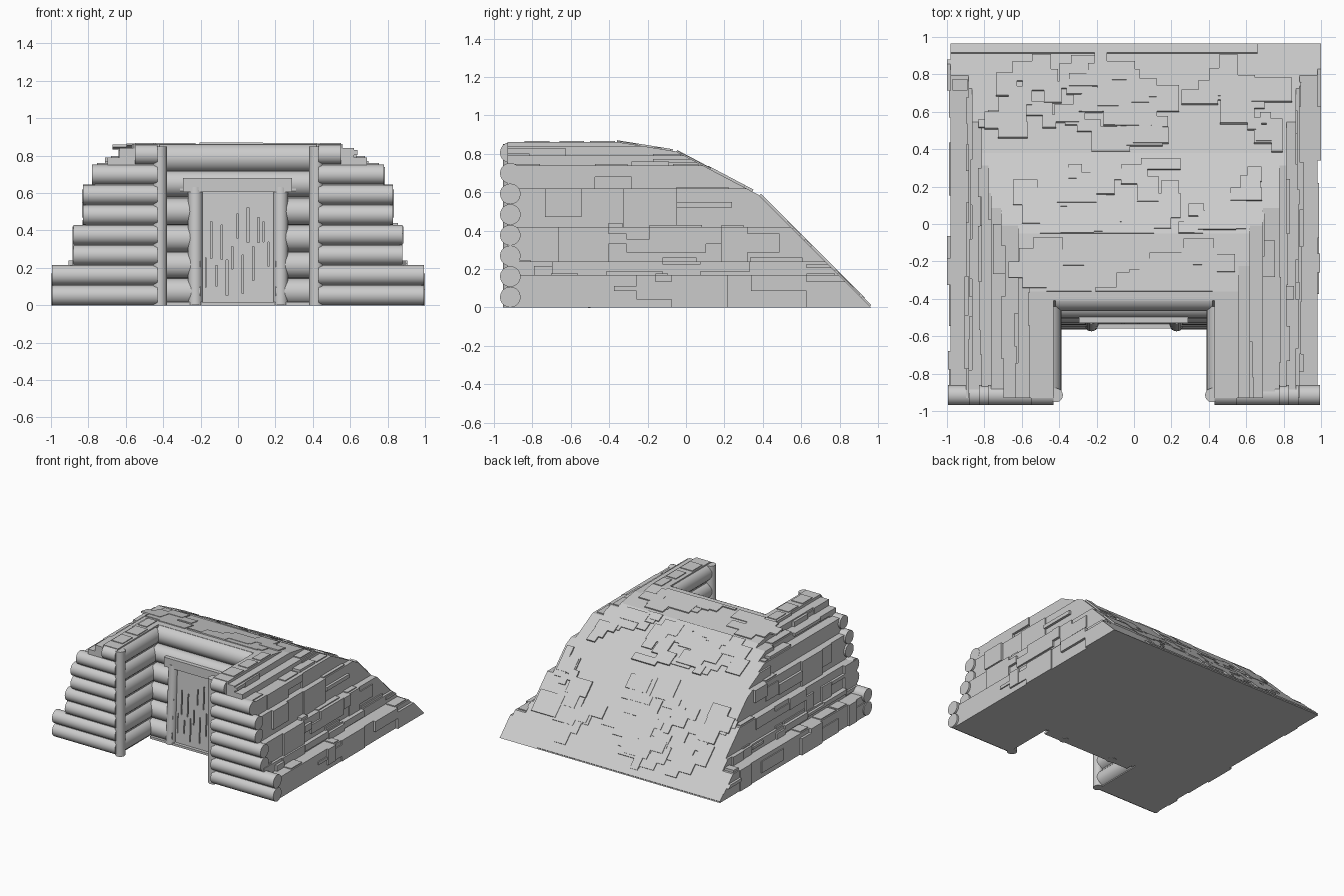
import bpy, bmesh, math, random
from mathutils import Vector

random.seed(7)
cube = bpy.data.objects.get("Cube")
if cube:
    bpy.data.objects.remove(cube, do_unlink=True)

mat = bpy.data.materials.new("pale grey")
mat.use_nodes = True
GREY = (0.6, 0.6, 0.6, 1)
mat.diffuse_color = GREY
mat.node_tree.nodes["Principled BSDF"].inputs["Base Color"].default_value = GREY

# Ridge outline (y, z), from the back foot up to the front edge
RIDGE = [(0.965, 0), (0.38, 0.585), (-0.05, 0.812), (-0.36, 0.862), (-0.94, 0.862)]
# Stepped side layers: bottom, top, half width
TIERS = [(0, 0.17, 0.98), (0.17, 0.24, 0.885), (0.24, 0.42, 0.865), (0.42, 0.62, 0.815),
         (0.62, 0.74, 0.765), (0.74, 0.79, 0.69), (0.79, 0.84, 0.62), (0.84, 0.862, 0.56)]
FRONT, INNER = -0.93, 0.43


def ridge_y(z):
    for (ya, za), (yb, zb) in zip(RIDGE, RIDGE[1:4]):
        if z <= zb:
            return ya + (yb - ya) * (z - za) / (zb - za)
    return RIDGE[3][0]


def half_width(z):
    return next((w for a, b, w in TIERS if a <= z < b), 0.56)


def finish(name, bm, smooth=False):
    bmesh.ops.recalc_face_normals(bm, faces=bm.faces[:])
    mesh = bpy.data.meshes.new(name)
    bm.to_mesh(mesh)
    bm.free()
    ob = bpy.data.objects.new(name, mesh)
    bpy.context.collection.objects.link(ob)
    mesh.materials.append(mat)
    bpy.ops.object.select_all(action='DESELECT')
    ob.select_set(True)
    bpy.context.view_layer.objects.active = ob
    if smooth:
        bpy.ops.object.shade_smooth_by_angle(angle=math.radians(40))
    return ob


def prism(bm, profile, x0, x1):
    """Extrude a (y, z) outline from x0 to x1."""
    a = [bm.verts.new((x0, y, z)) for y, z in profile]
    b = [bm.verts.new((x1, y, z)) for y, z in profile]
    bm.faces.new(a)
    bm.faces.new(b[::-1])
    for i in range(len(a)):
        j = (i + 1) % len(a)
        bm.faces.new((a[i], b[i], b[j], a[j]))


def box(bm, x0, x1, y0, y1, z0, z1):
    prism(bm, [(y0, z0), (y1, z0), (y1, z1), (y0, z1)], x0, x1)


def log(bm, p, q, r):
    p, q = Vector(p), Vector(q)
    d = q - p
    m = d.to_track_quat('Z', 'Y').to_matrix().to_4x4()
    m.translation = (p + q) / 2
    bmesh.ops.create_cone(bm, cap_ends=True, segments=20, radius1=r, radius2=r,
                          depth=d.length, matrix=m)


def layer(z0, z1, front):
    kinks = [p for p in RIDGE[1:3] if z0 < p[1] < z1]
    return [(front, z0), (ridge_y(z0), z0), *kinks, (ridge_y(z1), z1), (front, z1)]


# Earth body behind the doorway
bm = bmesh.new()
prism(bm, [(-0.49, 0)] + RIDGE[:4] + [(-0.41, 0.862)], -INNER, INNER)
finish("earth_core", bm)

# Stepped earth wings with blocky stones on their flanks
wings, stones = bmesh.new(), bmesh.new()
for s in (-1, 1):
    for z0, z1, w in TIERS:
        prism(wings, layer(z0, z1, FRONT), s * INNER, s * w)
        y = FRONT
        while y < ridge_y(z1) - 0.06:
            y1 = min(y + random.uniform(0.08, 0.3), ridge_y(z1))
            h = z1 - z0
            a = z0 + h * random.choice((0, 0, 0.25, 0.5))
            b = z1 - h * random.choice((0, 0, 0.2, 0.35))
            if b - a > 0.02 and random.random() < 0.75:
                t = random.choice((0.008, 0.014, 0.02))
                if y1 == ridge_y(z1):
                    prism(stones, layer(a, b, y), s * (w - 0.05), s * (w + t))
                else:
                    box(stones, s * (w - 0.05), s * (w + t), y, y1, a, b)
            # Loose stones lying on the ledges
            if z1 < 0.8 and random.random() < 0.3:
                box(stones, s * (w - 0.09), s * (w - 0.01), y, y1 - 0.02,
                    z1 - 0.02, z1 + random.choice((0.008, 0.02)))
            y = y1
finish("earth_wings", wings)
finish("flank_stones", stones)

# Thin turf slabs in angular clusters over the back slope
bm = bmesh.new()


def slab(seg, t0, t1, x0, x1, thick):
    p, q = Vector(RIDGE[seg]), Vector(RIDGE[seg + 1])
    n = Vector((q.y - p.y, p.x - q.x)).normalized() * thick
    a, b = p.lerp(q, t0), p.lerp(q, t1)
    prism(bm, [a - n * 0.5, b - n * 0.5, b + n, a + n], x0, x1)


for seg, count in ((0, 24), (1, 15), (2, 9)):
    length = (Vector(RIDGE[seg]) - Vector(RIDGE[seg + 1])).length
    for i in range(count):
        t = random.uniform(0.05, 0.75)
        z = RIDGE[seg][1] + t * (RIDGE[seg + 1][1] - RIDGE[seg][1])
        lim = half_width(z + 0.1) - 0.02
        x = random.uniform(-lim, lim - 0.1)
        thick = random.choice((0.006, 0.009, 0.012))
        for k in range(3):
            dt = random.uniform(0.06, 0.2) / length
            dx = random.uniform(0.06, 0.24)
            if t < 0.95:
                slab(seg, t, min(t + dt, 1), x, min(x + dx, lim), thick)
            t += dt * 0.6
            x = min(x + dx * random.choice((-0.5, 0.6)), lim - 0.06)
# Long edge strip along the foot of the slope
slab(0, 0.01, 0.09, -0.98, 0.66, 0.008)
# Flat slabs on top of the wings
for s in (-1, 1):
    for y in (-0.84, -0.66, -0.5):
        box(bm, s * random.uniform(0.44, 0.48), s * 0.55, y, y + 0.13, 0.85, 0.868)
finish("turf_slabs", bm)

# Log facing on the front of each wing
bm = bmesh.new()
PITCH = 0.1075
for s in (-1, 1):
    for i in range(8):
        z = PITCH * (i + 0.5)
        w = 0.55 if i == 7 else half_width(z) + 0.015
        log(bm, (s * 0.43, -0.915, z), (s * w, -0.915, z), PITCH / 2)
finish("front_logs", bm, True)

# Log lining on the inner sides of the entrance
bm = bmesh.new()
for s in (-1, 1):
    for i in range(6):
        z = 0.072 + i * 0.143
        log(bm, (s * 0.46, -0.92, z), (s * 0.46, -0.44, z), 0.072)
finish("entrance_side_logs", bm, True)

# Tall corner posts
bm = bmesh.new()
for s in (-1, 1):
    log(bm, (s * 0.418, -0.915, 0), (s * 0.418, -0.915, 0.85), 0.038)
finish("corner_posts", bm, True)

# Leaning back wall of logs either side of the door, and the beams above
bm = bmesh.new()
for s in (-1, 1):
    for i in range(4):
        z = 0.072 + i * 0.143
        y = -0.492 + i * 0.012
        log(bm, (s * 0.2, y, z), (s * 0.42, y, z), 0.072)
log(bm, (-0.42, -0.435, 0.65), (0.42, -0.435, 0.65), 0.07)
log(bm, (-0.42, -0.39, 0.787), (0.42, -0.39, 0.787), 0.076)
finish("back_wall_logs", bm, True)

# Door posts
bm = bmesh.new()
for s in (-1, 1):
    log(bm, (s * 0.228, -0.535, 0), (s * 0.228, -0.495, 0.63), 0.039)
finish("door_posts", bm, True)

# Squared beam over the door, with pegs at its ends
bm = bmesh.new()
box(bm, -0.295, 0.29, -0.53, -0.44, 0.605, 0.68)
for s in (-1, 1):
    box(bm, s * 0.29, s * 0.31, -0.5, -0.45, 0.61, 0.635)
finish("door_beam", bm)

bm = bmesh.new()
box(bm, -0.4, 0.4, -0.56, -0.48, 0, 0.018)
finish("door_sill", bm)

# Leaning plank door with narrow weathered slots cut into it
bm = bmesh.new()
prism(bm, [(-0.535, 0), (-0.46, 0), (-0.44, 0.62), (-0.505, 0.62)], -0.2, 0.2)
door = finish("door", bm)
bm = bmesh.new()
for i in range(13):
    x = -0.175 + i * 0.028
    z = random.uniform(0.05, 0.36)
    box(bm, x, x + random.choice((0.005, 0.009)), -0.6, -0.505 + z * 0.045,
        z, z + random.uniform(0.1, 0.22))
cutter = finish("door_slot_cutter", bm)
cutter.hide_render = True
mod = door.modifiers.new("slots", 'BOOLEAN')
mod.operation, mod.object, mod.solver = 'DIFFERENCE', cutter, 'EXACT'
bpy.context.view_layer.objects.active = door
bpy.ops.object.modifier_apply(modifier=mod.name)
bpy.data.objects.remove(cutter, do_unlink=True)
